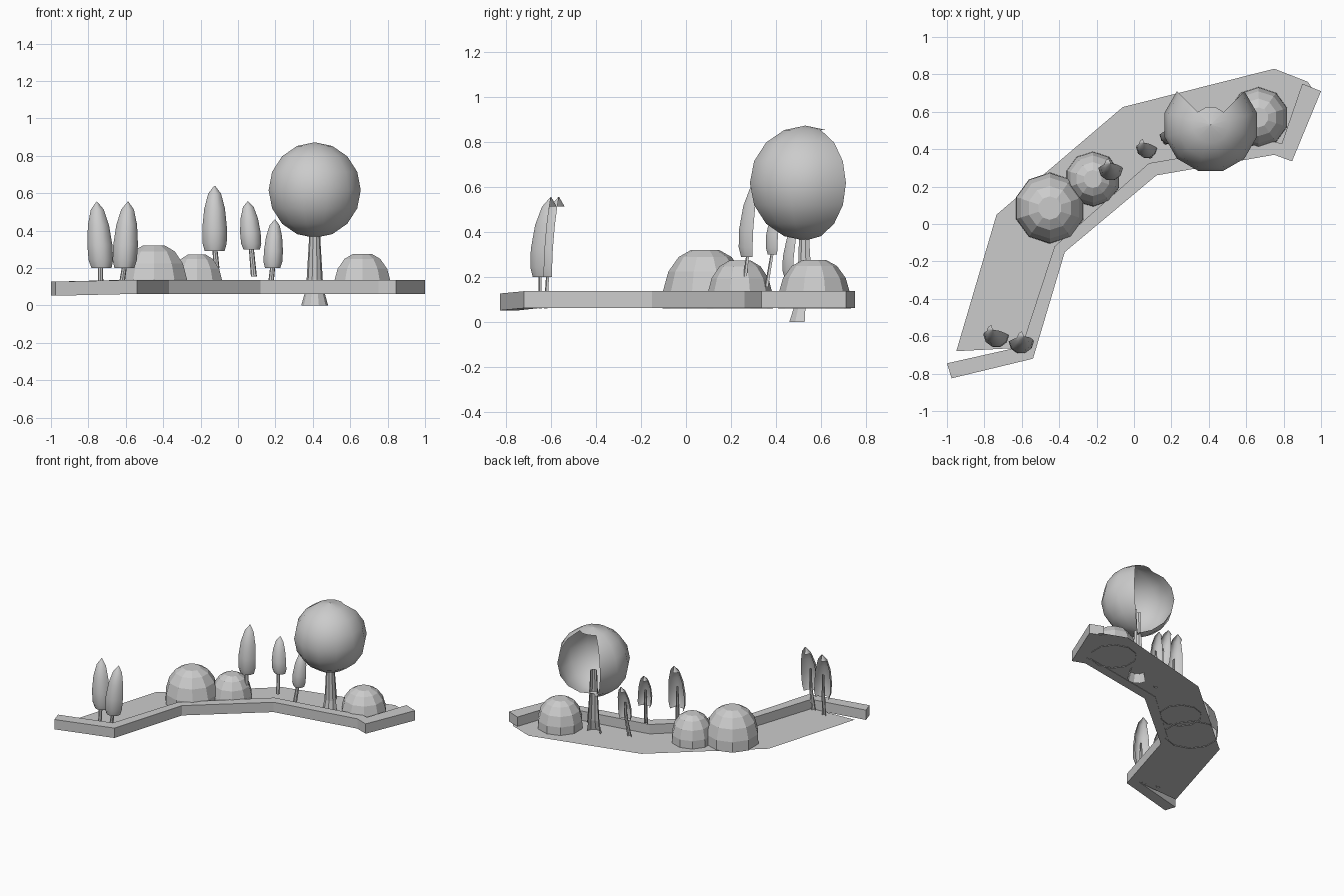
import bpy, math
from math import sin, cos, pi, radians

if "Cube" in bpy.data.objects:
    bpy.data.objects.remove(bpy.data.objects["Cube"])


def make(name, verts, faces, smooth=False):
    me = bpy.data.meshes.new(name)
    me.from_pydata(verts, [], faces)
    me.update()
    ob = bpy.data.objects.new(name, me)
    bpy.context.scene.collection.objects.link(ob)
    if smooth:
        bpy.context.view_layer.objects.active = ob
        ob.select_set(True)
        bpy.ops.object.shade_smooth_by_angle(angle=radians(50))
        ob.select_set(False)
    return ob


def revolve(name, profile, n, start=0, keep=lambda ring, seg: True,
            cap=False, smooth=False):
    """Lathe a bottom-to-top list of (x, y, z, radius) rings, keeping chosen faces."""
    verts, faces = [], []
    for x, y, z, r in profile:
        for i in range(n):
            a = radians(start) + 2 * pi * i / n
            verts.append((x + r * cos(a), y + r * sin(a), z))
    for k in range(len(profile) - 1):
        for i in range(n):
            if keep(k, i):
                j = (i + 1) % n
                faces.append((k*n + i, k*n + j, (k+1)*n + j, (k+1)*n + i))
    if cap:
        faces.append(tuple((len(profile) - 1) * n + i for i in range(n)))
    used = sorted({v for f in faces for v in f})
    remap = {v: i for i, v in enumerate(used)}
    return make(name, [verts[v] for v in used],
                [tuple(remap[v] for v in f) for f in faces], smooth)


# Soil sheet
soil = [(-.95, -.68), (-.57, -.66), (-.40, -.13), (.10, .29), (.76, .40),
        (.84, .42), (.95, .73), (.93, .76), (.75, .83), (-.06, .625), (-.735, .05)]
make("soil", [(x, y, .065) for x, y in soil], [tuple(range(len(soil)))])

# Curb along the front and both ends
outer = [(-.975, -.825), (-.54, -.72), (-.37, -.15), (.12, .26), (.75, .37),
         (.845, .335), (1.0, .71)]
inner = [(-1.0, -.745), (-.60, -.655), (-.425, -.12), (.08, .325), (.75, .44),
         (.79, .43), (.90, .75)]
verts, faces = [], []
for k, (o, i) in enumerate(zip(outer, inner)):
    dip = .01 if k == 0 else 0
    lo, hi = .062 - dip, .137 - dip
    verts += [(*o, lo), (*o, hi), (*i, hi), (*i, lo)]
for k in range(len(outer) - 1):
    for a in range(4):
        b = (a + 1) % 4
        faces.append((4*k + a, 4*k + 4 + a, 4*k + 4 + b, 4*k + b))
e = 4 * (len(outer) - 1)
faces += [(0, 1, 2, 3), (e + 3, e + 2, e + 1, e)]
make("curb", verts, faces)

# Rounded bushes
for n, (x, y, r, top) in enumerate([(-.45, .085, .19, .32), (-.22, .24, .147, .273),
                                    (.665, .57, .162, .275)]):
    h = top - .06
    prof = [(x, y, .06 + h * t, r * s) for t, s in
            ((0, 1), (.3, .985), (.63, .86), (.88, .62), (1, .33))]
    revolve(f"bush_{n + 1}", prof, 10, 18, cap=True)

# Big tree: crown with an open back, flared half trunk
cx, cy, cz, R = .41, .53, .617, .255
prof = [(cx, cy, cz - R * cos(pi * k / 8), max(R * sin(pi * k / 8), .002))
        for k in range(9)]
revolve("big_tree_crown", prof, 12, 45,
        keep=lambda k, i: i > 2 or k >= 7, smooth=True)
prof = [(cx, cy - .003, 0, .072), (cx, cy, .06, .055), (cx, cy + .005, .14, .043),
        (cx, cy, .36, .030), (cx, cy, .54, .024)]
revolve("big_tree_trunk", prof, 10, 180, keep=lambda k, i: i < 5 or (k > 1 and i == 5))

# Slim trees: open-backed shells on thin leaning trunks
# x, y, radius, z low, z top, tip shift x, trunk foot x, y, z
slim = [(-.74, -.595, .067, .20, .555, -.025, -.735, -.615, .06),
        (-.60, -.63, .066, .20, .555, .02, -.63, -.64, .06),
        (-.125, .295, .066, .29, .64, 0, -.115, .27, .20),
        (.065, .405, .055, .30, .557, -.02, .085, .365, .155),
        (.19, .475, .051, .20, .46, .012, .17, .44, .06)]
for n, (x, y, r, lo, hi, dx, fx, fy, fz) in enumerate(slim):
    h = hi - lo
    prof = []
    for t, s in ((0, .80), (.12, .98), (.35, 1), (.65, .84), (.88, .52), (1, .03)):
        prof.append((x + dx * (t - .4), y + .03 * t * t, lo + h * t, r * s))
    revolve(f"slim_tree_crown_{n + 1}", prof, 10, 180,
            keep=lambda k, i: i < 5 or (k == 4 and i in (8, 9)), smooth=True)
    tx, ty = x - dx * .2, y - .012
    prof = [(fx, fy, fz, .016), (tx, ty, lo + .03, .013), (tx, ty, lo + h * .5, .008)]
    revolve(f"slim_tree_trunk_{n + 1}", prof, 8, 180, keep=lambda k, i: i < 4)
